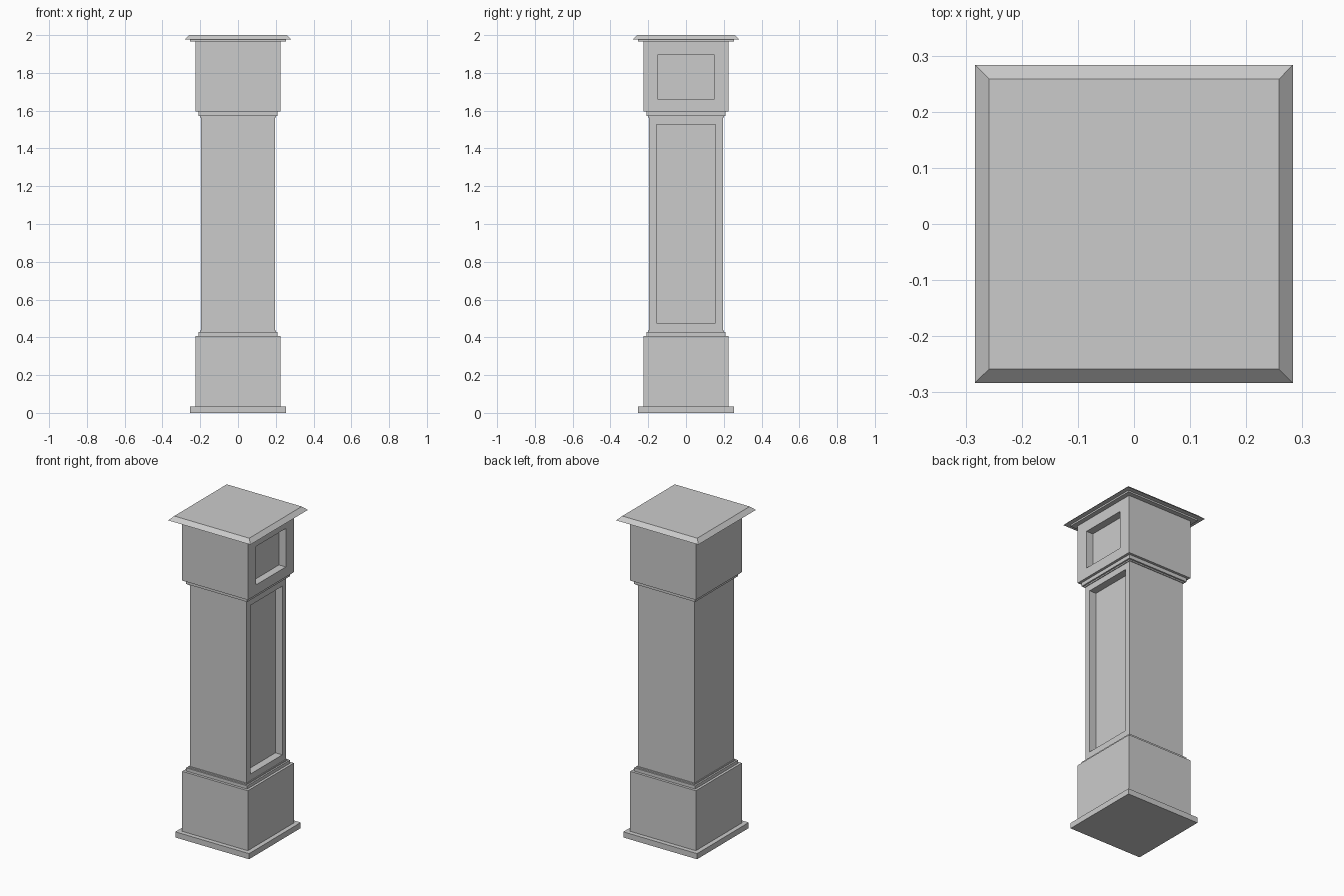
import bpy, bmesh

if "Cube" in bpy.data.objects:
    bpy.data.objects.remove(bpy.data.objects["Cube"])


def block(name, r0, z0, z1, r1=None):
    """Square block, half width r0 at the bottom and r1 at the top."""
    r1 = r0 if r1 is None else r1
    bm = bmesh.new()
    bmesh.ops.create_cube(bm, size=2)
    for v in bm.verts:
        r, z = (r1, z1) if v.co.z > 0 else (r0, z0)
        v.co = (v.co.x * r, v.co.y * r, z)
    me = bpy.data.meshes.new(name)
    bm.to_mesh(me)
    bm.free()
    ob = bpy.data.objects.new(name, me)
    bpy.context.collection.objects.link(ob)
    return ob


def recess(ob, half_x, half_y, z0, z1, depth):
    """Sink a rectangular panel into the +x face."""
    bm = bmesh.new()
    bm.from_mesh(ob.data)
    bm.normal_update()
    face = max(bm.faces, key=lambda f: f.normal.x)
    bmesh.ops.inset_region(bm, faces=[face], thickness=0.02)
    zmid = face.calc_center_median().z

    def place(x):
        c = face.calc_center_median()
        for v in face.verts:
            v.co = (x, half_y if v.co.y > c.y else -half_y,
                    z1 if v.co.z > c.z else z0)

    place(half_x)
    # Push a copy of the panel inward, leaving the side walls
    face = bmesh.ops.extrude_discrete_faces(bm, faces=[face])["faces"][0]
    place(half_x - depth)
    bm.normal_update()
    bm.to_mesh(ob.data)
    bm.free()


# Base
block("plinth", 0.254, 0, 0.035)
block("base_box", 0.226, 0.035, 0.408)

# Stepped mouldings above the base and below the hood
block("lower_trim", 0.21, 0.408, 0.428)
block("lower_trim_step", 0.2, 0.428, 0.436)
block("upper_trim_step", 0.2, 1.564, 1.572)
block("upper_trim", 0.21, 1.572, 1.595)

# Trunk with long door recess
trunk = block("trunk", 0.195, 0.436, 1.564)
recess(trunk, 0.195, 0.157, 0.477, 1.526, 0.047)

# Hood with dial recess
hood = block("hood", 0.226, 1.595, 1.966)
recess(hood, 0.226, 0.147, 1.658, 1.897, 0.047)

# Cornice and bevelled cap
block("cornice", 0.255, 1.966, 1.976)
block("cap", 0.283, 1.976, 2.0, 0.258)
